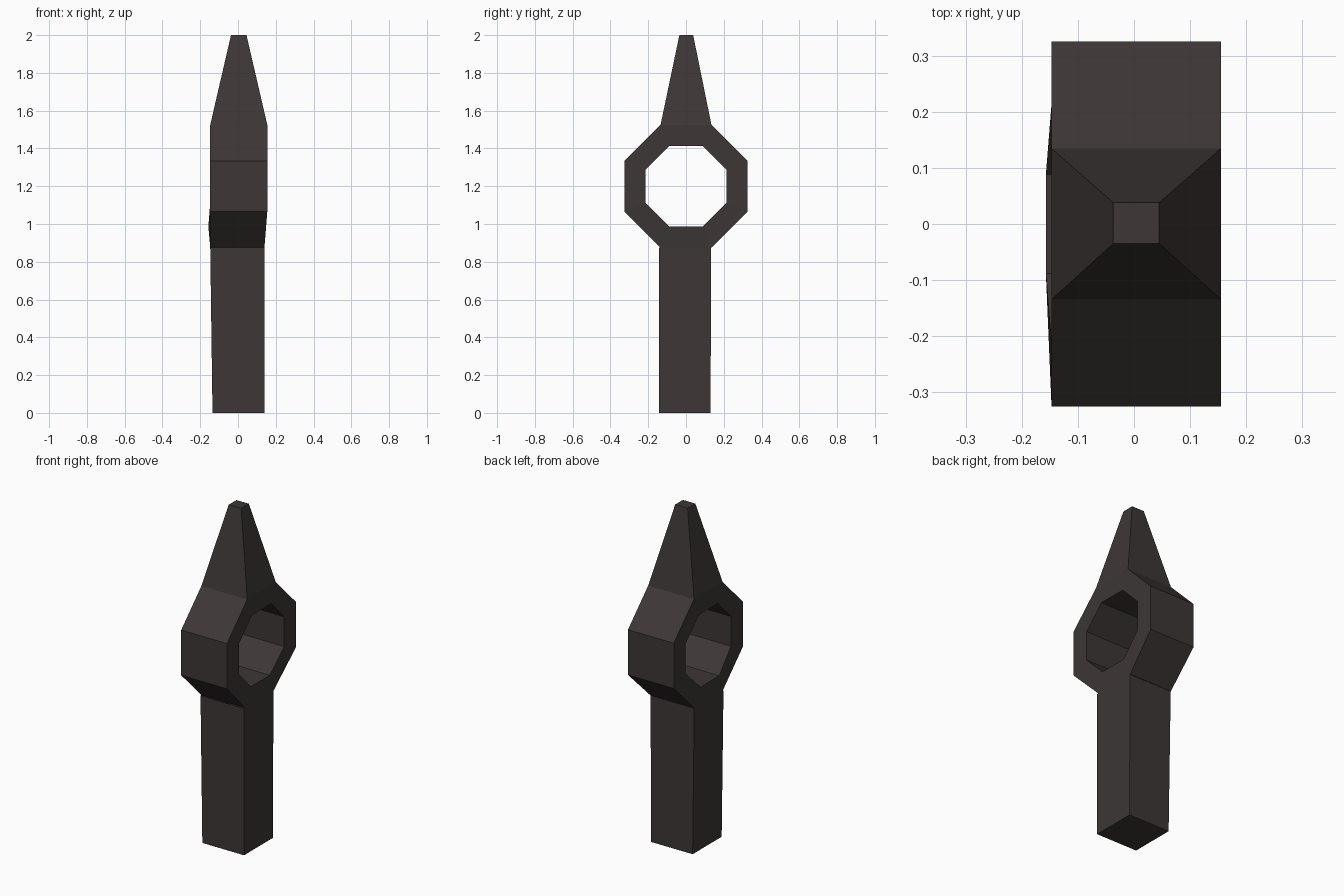
import bpy, bmesh, math

if "Cube" in bpy.data.objects:
    bpy.data.objects.remove(bpy.data.objects["Cube"])

mat = bpy.data.materials.new("dark iron")
mat.diffuse_color = (0.047, 0.038, 0.037, 1)
mat.use_nodes = True
mat.node_tree.nodes["Principled BSDF"].inputs["Base Color"].default_value = mat.diffuse_color

CZ = 1.2  # height of the eye centre


def finish(bm, name):
    bmesh.ops.recalc_face_normals(bm, faces=bm.faces)
    me = bpy.data.meshes.new(name)
    bm.to_mesh(me)
    bm.free()
    me.materials.append(mat)
    ob = bpy.data.objects.new(name, me)
    bpy.context.collection.objects.link(ob)
    return ob


def octagon(bm, apothem, side, inner):
    """Octagon in the YZ plane; its lowest two corners are slightly skewed in x."""
    r = apothem / math.cos(math.pi / 8)
    out = []
    for k in range(8):
        a = math.pi / 8 + k * math.pi / 4
        x = 0.155 if side > 0 else -0.147
        if k in (5, 6):
            if side > 0:
                x = 0.147 if inner else 0.14
            elif inner:
                x = -0.157
        out.append(bm.verts.new((x, r * math.cos(a), CZ + r * math.sin(a))))
    return out


# eye ring: two octagonal loops per side, open where the spike and shaft join
bm = bmesh.new()
ol, orr = octagon(bm, 0.325, -1, False), octagon(bm, 0.325, 1, False)
il, ir = octagon(bm, 0.214, -1, True), octagon(bm, 0.214, 1, True)
for k in range(8):
    n = (k + 1) % 8
    bm.faces.new((ol[k], ol[n], il[n], il[k]))
    bm.faces.new((orr[k], orr[n], ir[n], ir[k]))
    bm.faces.new((il[k], il[n], ir[n], ir[k]))
    if k not in (1, 5):
        bm.faces.new((ol[k], ol[n], orr[n], orr[k]))
finish(bm, "eye_ring")


def taper(name, low, high, cap_low):
    """Four-sided bar between two rectangles (x0, x1, y0, y1, z), capped at its free end."""
    bm = bmesh.new()
    a, b = [[bm.verts.new((x, y, r[4])) for x, y in
             ((r[0], r[2]), (r[1], r[2]), (r[1], r[3]), (r[0], r[3]))]
            for r in (low, high)]
    for i in range(4):
        j = (i + 1) % 4
        bm.faces.new((a[i], a[j], b[j], b[i]))
    cap = bm.faces.new(a[::-1] if cap_low else b)
    bm.normal_update()
    finish(bm, name)


h = 0.325 * math.tan(math.pi / 8)
# pointed spike above the eye
taper("spike", (-0.147, 0.155, -h, h, 1.525), (-0.037, 0.045, -0.035, 0.038, 2.0), False)
# square shaft below the eye
taper("shaft", (-0.135, 0.14, -0.143, 0.13, 0.0), (-0.147, 0.14, -0.143, 0.133, 0.875), True)
